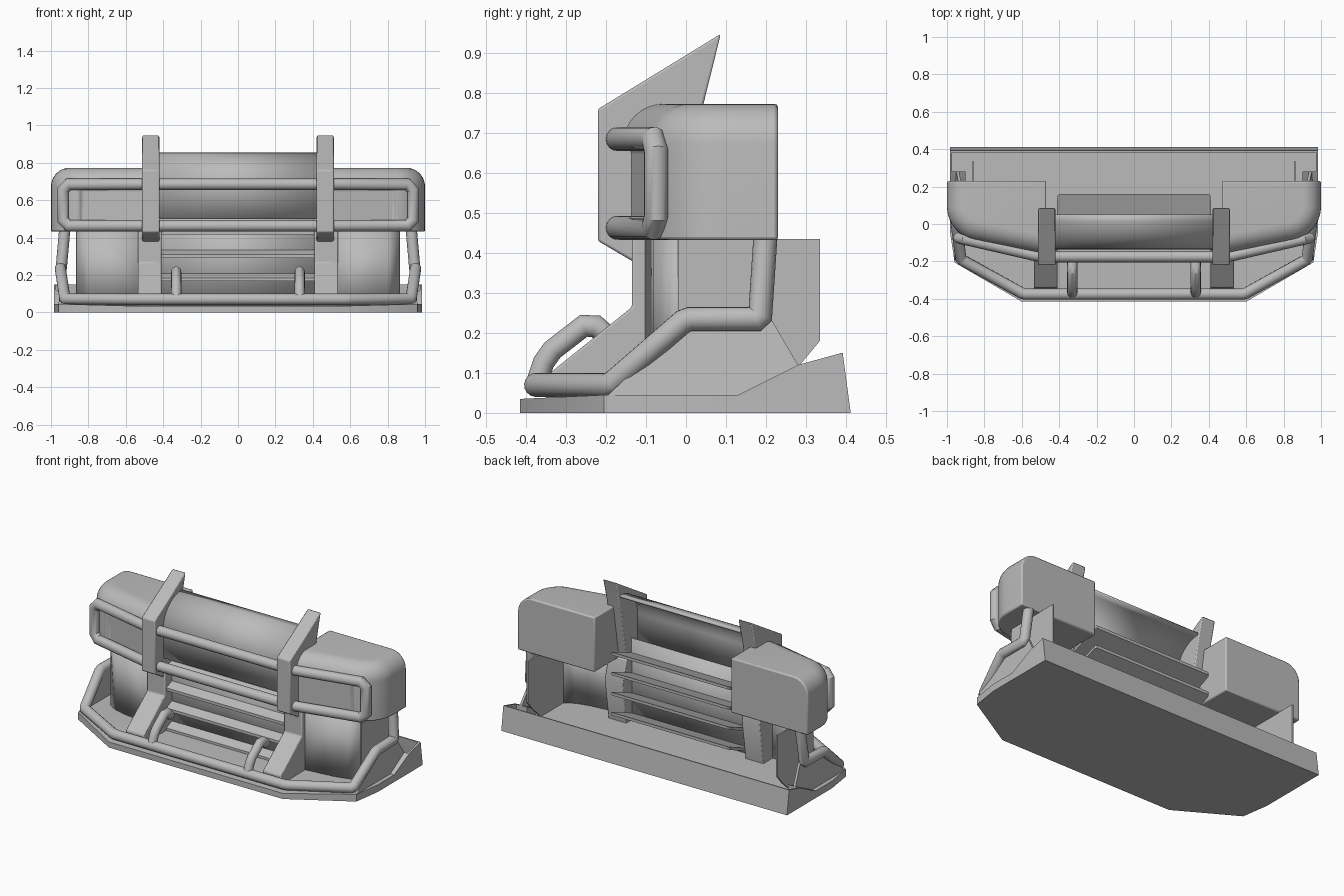
import bpy, bmesh, math
from mathutils import Vector

cube = bpy.data.objects.get("Cube")
if cube:
    bpy.data.objects.remove(cube, do_unlink=True)

GREY = (0.5, 0.5, 0.5, 1)
paint = bpy.data.materials.new("light_grey")
paint.use_nodes = True
paint.diffuse_color = GREY
paint.node_tree.nodes["Principled BSDF"].inputs["Base Color"].default_value = GREY


def finish(bm, name, bevel=0, thick=0):
    """Turn a bmesh into a painted, smooth-by-angle object."""
    bmesh.ops.recalc_face_normals(bm, faces=bm.faces)
    mesh = bpy.data.meshes.new(name)
    bm.to_mesh(mesh)
    bm.free()
    obj = bpy.data.objects.new(name, mesh)
    bpy.context.collection.objects.link(obj)
    mesh.materials.append(paint)
    if thick:
        mod = obj.modifiers.new("thickness", "SOLIDIFY")
        mod.thickness, mod.offset = thick, 0
    if bevel:
        mod = obj.modifiers.new("edges", "BEVEL")
        mod.width, mod.segments = bevel, 2
        mod.limit_method, mod.angle_limit = "ANGLE", math.radians(40)
    bpy.ops.object.select_all(action="DESELECT")
    obj.select_set(True)
    bpy.context.view_layer.objects.active = obj
    bpy.ops.object.shade_smooth_by_angle(angle=math.radians(35))
    return obj


def prism(points, direction):
    """Extrude a closed outline along a direction."""
    bm = bmesh.new()
    face = bm.faces.new([bm.verts.new(p) for p in points])
    ext = bmesh.ops.extrude_face_region(bm, geom=[face], use_keep_orig=True)
    verts = [v for v in ext["geom"] if isinstance(v, bmesh.types.BMVert)]
    bmesh.ops.translate(bm, verts=verts, vec=direction)
    bmesh.ops.recalc_face_normals(bm, faces=bm.faces)
    return bm


def side_profile(points, x0, x1):
    return prism([(x0, y, z) for y, z in points], (x1 - x0, 0, 0))


def sheet(points, direction):
    """Sweep an open line into a sheet."""
    bm = bmesh.new()
    d = Vector(direction)
    rows = [(bm.verts.new(p), bm.verts.new(Vector(p) + d)) for p in points]
    for a, b in zip(rows, rows[1:]):
        bm.faces.new((a[0], b[0], b[1], a[1]))
    return bm


def tube(points, radius, name, closed=False, sides=16, cut=.03):
    """Round tube through a list of points, with every corner cut in two."""
    raw = [Vector(p) for p in points]
    pts = []
    for i, p in enumerate(raw):
        if not closed and i in (0, len(raw) - 1):
            pts.append(p)
        else:
            for q in (raw[i - 1], raw[(i + 1) % len(raw)]):
                pts.append(p + (q - p).normalized() * cut)
    n = len(pts)
    bm = bmesh.new()
    rings = []
    seg = [(pts[(i + 1) % n] - pts[i]).normalized() for i in range(n)]
    start = seg[0]
    ref = start.orthogonal().normalized()
    ring = [pts[0] + radius * (math.cos(t) * ref + math.sin(t) * start.cross(ref))
            for t in (math.tau * k / sides for k in range(sides))]
    for i in range(n + (1 if closed else 0)):
        into = seg[i - 1] if i else (seg[-1] if closed else start)
        out = seg[i % n] if (closed or i < n - 1) else into
        normal = (into + out).normalized()
        along = into if i else start
        ring = [p + along * ((pts[i % n] - p).dot(normal) / along.dot(normal)) for p in ring]
        rings.append([bm.verts.new(p) for p in ring])
    for a, b in zip(rings, rings[1:]):
        for k in range(sides):
            j = (k + 1) % sides
            bm.faces.new((a[k], a[j], b[j], b[k]))
    if closed:
        bmesh.ops.remove_doubles(bm, verts=bm.verts, dist=0.0005)
    else:
        bm.faces.new(rings[0])
        bm.faces.new(rings[-1])
    return finish(bm, name)


# Flat tray floor with cut front corners
base = side_profile([(-.415, 0), (-.415, .035), (-.2, .045), (.395, .045), (.405, 0)], -.985, .985)
for s in (-1, 1):
    for corner, normal in (((.6, -.415, 0), (.21, -.36, 0)), ((.96, -.2, 0), (.2, -.03, 0))):
        cut = bmesh.ops.bisect_plane(
            base, geom=base.verts[:] + base.edges[:] + base.faces[:],
            plane_co=(s * corner[0], corner[1], 0),
            plane_no=(s * normal[0], normal[1], 0), clear_outer=True)
        rim = [e for e in cut["geom_cut"] if isinstance(e, bmesh.types.BMEdge)]
        bmesh.ops.holes_fill(base, edges=rim)
finish(base, "tray_floor")

# Upright lip along the rear of the tray
finish(side_profile([(.393, .03), (.383, .149), (.392, .15), (.412, 0), (.4, 0)], -.985, .985),
       "tray_rear_lip")

# Curved hood panel between the pillars
hood = [(.05 - .18 * math.sin(t), .68 + .17 * math.cos(t))
        for t in (math.pi / 2 * k / 8 for k in range(9))] + [(-.13, .5)]
finish(sheet([(-.44, y, z) for y, z in hood], (.88, 0, 0)), "hood_panel", thick=.012)

# Upright sheet behind the grille lips
finish(sheet([(-.415, -.06, .04), (-.415, -.06, .55)], (.83, 0, 0)), "grille_backing", thick=.01)

# Tilted grille slats
for i in range(4):
    z = .06 + .125 * i
    outline = [(-.415, -.12, z), (.415, -.12, z), (.41, .15, z + .111), (.4, .16, z + .115),
               (-.4, .16, z + .115), (-.41, .15, z + .111)]
    finish(prism(outline, (0, 0, -.018)), f"grille_slat_{i + 1}")

# Bumper tube that climbs around both corners
climb = [(.59, -.375, .07), (.925, -.19, .07), (.95, 0, .235), (.945, .185, .235), (.925, .2, .46)]
tube([(-x, y, z) for x, y, z in reversed(climb)] + climb, .03, "bumper_tube", cut=.01)

# Closed loop guarding the lamps
upper = [(.5, -.175, .685), (.935, -.075, .685)]
right_half = upper + [(x, y, .463) for x, y, z in reversed(upper)]
left_half = [(-x, y, z) for x, y, z in reversed(right_half)]
tube(right_half + left_half, .03, "lamp_guard_loop", closed=True)

for s, side in ((1, "left"), (-1, "right")):
    # Ramped tray end and its thin rear side wall
    finish(side_profile([(.12, .03), (.13, .045), (.28, .12), (.28, .03)], s * .9, s * .985),
           f"{side}_tray_ramp")
    finish(side_profile([(.12, .03), (.13, .045), (.28, .12), (.39, .15), (.411, 0), (.12, 0)],
                        s * .973, s * .985), f"{side}_tray_side")

    # Upright pillar with a swept top
    finish(side_profile([(-.22, .76), (.087, .948), (.043, .77), (.0, .5), (-.03, .38),
                         (-.135, .38), (-.22, .43)], s * .42, s * .512),
           f"{side}_pillar", bevel=.006)

    # Sloping pillar foot
    finish(side_profile([(-.135, .44), (-.135, .265), (-.34, .1), (-.35, .03), (.0, .03),
                         (.04, .3), (.0, .44)], s * .41, s * .535),
           f"{side}_pillar_foot", bevel=.006)

    # Rounded lamp housing with a recessed lamp face
    plan = [(.47, .23), (1, .23), (1, -.06), (.47, -.165)]
    box = prism([(s * x, y, .432) for x, y in plan], (0, 0, .341))
    corner = [e for e in box.edges if all(abs(v.co.x) > .99 and v.co.y < 0 for v in e.verts)]
    bmesh.ops.bevel(box, geom=corner, offset=.15, segments=8, profile=.5, affect="EDGES")
    top = [e for e in box.edges if all(v.co.z > .76 for v in e.verts)
           and not all(v.co.y > .22 for v in e.verts)
           and not all(abs(v.co.x) < .48 for v in e.verts)]
    bmesh.ops.bevel(box, geom=top, offset=.1, segments=8, profile=.5, affect="EDGES")
    front = max(box.faces, key=lambda f: -f.normal.y * f.calc_area())
    bmesh.ops.inset_individual(box, faces=[front], thickness=.025, depth=-.02)
    finish(box, f"{side}_lamp_housing", bevel=.008)

    # Body wall under the lamp, with a flank running to the rear
    wall = [(.5, -.1), (.72, -.075), (.8, -.055), (.86, -.02)]
    finish(sheet([(s * x, y, .03) for x, y in wall], (0, 0, .41)), f"{side}_body_wall", thick=.012)
    finish(side_profile([(-.02, .03), (.2, .04), (.285, .12), (.335, .18), (.335, .435),
                         (-.02, .435)], s * .856, s * .866), f"{side}_wall_flank")

    # Leaning corner plate between tray and tube
    plate = [(-.2, .04), (0, .23), (.21, .24), (.28, .12), (.13, .04)]
    finish(prism([(s * (.965 - .12 * z), y, z) for y, z in plate], (-s * .015, 0, 0)),
           f"{side}_corner_plate")

    # Small hoop on the front tube
    tube([(s * .33, y, z) for y, z in ((-.375, .07), (-.35, .145), (-.24, .23), (-.195, .19))],
         .027, f"{side}_front_hoop", cut=.02)
